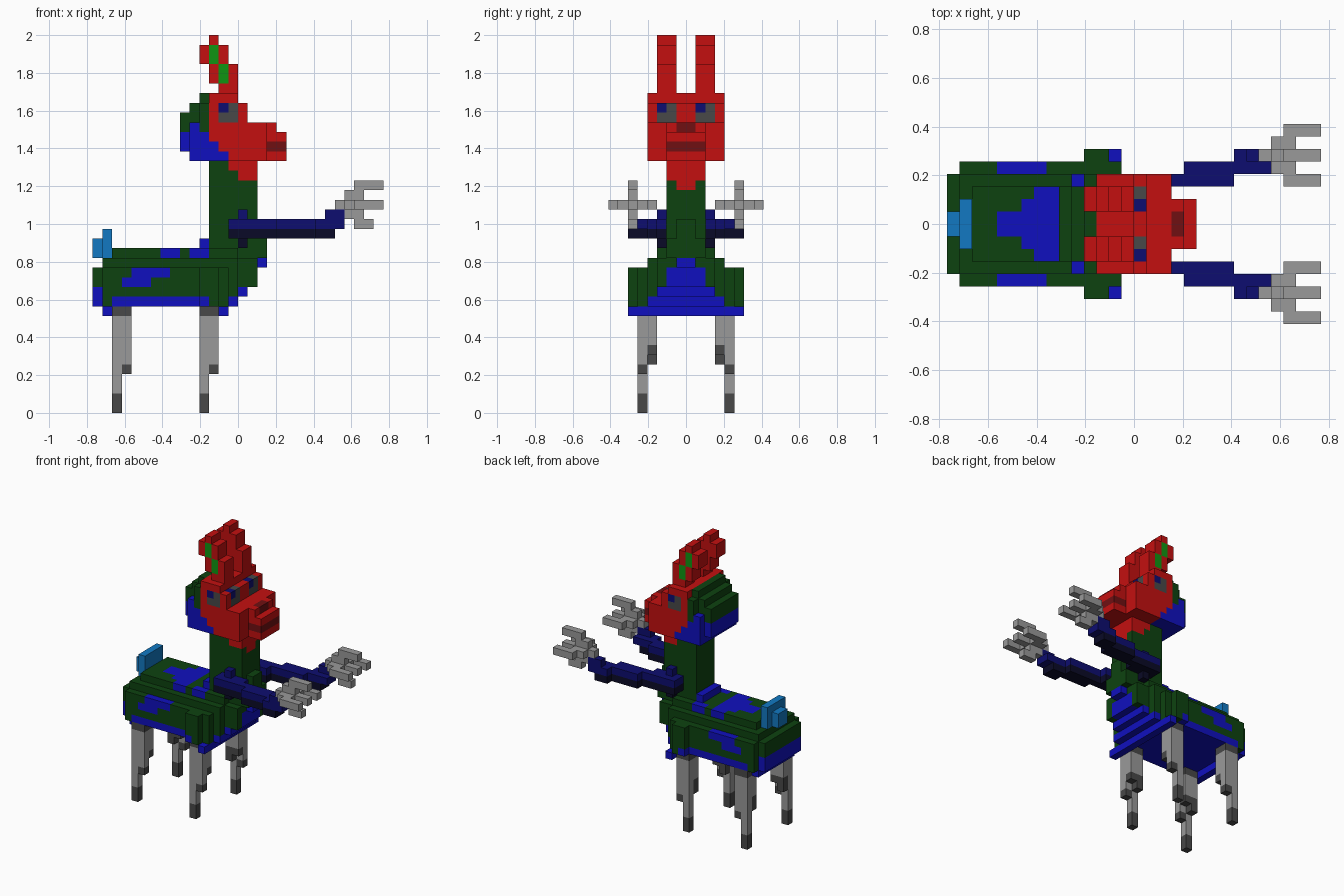
import bpy, bmesh

cube = bpy.data.objects.get("Cube")
if cube:
    bpy.data.objects.remove(cube, do_unlink=True)

V = 2 / 39            # edge length of one block
MID_X, MID_Y = 15, 8  # block coordinates of the centre

COLOURS = {
    "red": (0.55, 0.005, 0.005), "dark_red": (0.16, 0.005, 0.006),
    "green": (0.004, 0.055, 0.005), "bright_green": (0.005, 0.30, 0.006),
    "blue": (0.005, 0.005, 0.52), "navy": (0.004, 0.004, 0.16),
    "black_navy": (0.003, 0.003, 0.02), "light_grey": (0.32, 0.32, 0.32),
    "dark_grey": (0.065, 0.065, 0.065), "sky_blue": (0.006, 0.19, 0.54),
}
mats = {}
for name, rgb in COLOURS.items():
    m = bpy.data.materials.new(name)
    m.use_nodes = True
    m.diffuse_color = (*rgb, 1)
    m.node_tree.nodes["Principled BSDF"].inputs["Base Color"].default_value = (*rgb, 1)
    mats[name] = m
ORDER = list(mats)

cells = {}  # block -> (part, colour); later blocks replace earlier ones


def box(part, colour, x, y, z):
    """Fill a block range, each axis given as (start, end)."""
    for i in range(*x):
        for j in range(*y):
            for k in range(*z):
                cells[i, j, k] = (part, colour)


def pair(part, colour, x, y, z):
    """Fill a block range on the near side and mirror it across y."""
    box("right_" + part, colour, x, y, z)
    box("left_" + part, colour, x, (16 - y[1], 16 - y[0]), z)


def both(part, colour, x, y, z):
    """Mirrored blocks that stay in one part."""
    box(part, colour, x, y, z)
    box(part, colour, x, (16 - y[1], 16 - y[0]), z)


# Body: stepped layers, narrower towards the back
box("body", "green", (1, 14), (3, 13), (11, 15))
box("body", "green", (0, 1), (4, 12), (11, 15))
box("body", "green", (1, 15), (4, 12), (15, 16))
box("body", "green", (2, 15), (5, 11), (16, 17))
both("body", "green", (11, 13), (2, 3), (11, 15))
# Blue belly, side band and rump
box("body", "blue", (1, 14), (4, 12), (11, 12))
both("body", "blue", (2, 12), (3, 4), (11, 12))
both("body", "blue", (11, 12), (2, 3), (11, 12))
box("body", "blue", (0, 1), (4, 12), (11, 13))
box("body", "blue", (1, 2), (4, 12), (10, 11))
# Side and saddle patches
both("body", "blue", (4, 8), (3, 4), (14, 15))
both("body", "blue", (3, 6), (3, 4), (13, 14))
box("body", "blue", (4, 6), (7, 9), (16, 17))
box("body", "blue", (6, 7), (6, 10), (16, 17))
box("body", "blue", (7, 9), (5, 11), (16, 17))
both("body", "blue", (10, 12), (5, 6), (16, 17))

# Chest steps down and back from the neck
box("chest", "green", (14, 15), (4, 12), (11, 15))
box("chest", "green", (14, 17), (5, 11), (13, 16))
box("chest", "green", (14, 16), (5, 11), (12, 13))
box("chest", "blue", (17, 18), (7, 9), (15, 16))
box("chest", "blue", (16, 17), (6, 10), (13, 15))
box("chest", "blue", (15, 16), (5, 11), (12, 13))
box("chest", "blue", (14, 15), (4, 12), (11, 12))
box("chest", "blue", (13, 14), (2, 14), (10, 11))

# Neck and throat
box("neck", "green", (12, 17), (6, 10), (16, 26))
box("neck", "green", (17, 18), (7, 9), (16, 20))
box("neck", "green", (17, 18), (6, 10), (16, 18))
box("neck", "blue", (11, 12), (6, 10), (17, 18))
box("neck", "red", (14, 17), (6, 10), (25, 26))
box("neck", "red", (15, 17), (6, 10), (24, 25))
box("neck", "red", (16, 17), (7, 9), (23, 24))

# Head
box("head", "red", (12, 18), (4, 12), (26, 30))
box("head", "red", (12, 16), (4, 12), (30, 32))
box("head", "red", (12, 15), (4, 12), (32, 33))

# Snout with mouth and nose
box("snout", "red", (18, 20), (6, 10), (26, 29))
box("snout", "red", (18, 19), (6, 10), (29, 30))
box("snout", "dark_red", (18, 20), (6, 10), (27, 28))
box("snout", "dark_red", (18, 19), (7, 9), (29, 30))

# Eyes on the face and the sides of the head
both("eyes", "dark_grey", (15, 16), (5, 7), (30, 32))
both("eyes", "dark_grey", (13, 15), (4, 5), (30, 32))
for x, y in ((15, 5), (15, 9), (13, 4), (14, 11)):
    box("eyes", "navy", (x, x + 1), (y, y + 1), (31, 32))

# Mane on the back of the head
box("mane", "green", (11, 12), (5, 11), (28, 33))
box("mane", "green", (10, 12), (5, 11), (28, 32))
box("mane", "green", (9, 10), (5, 11), (28, 31))
both("mane", "green", (11, 12), (4, 5), (29, 32))
both("mane", "blue", (10, 11), (4, 5), (28, 30))
box("mane", "blue", (10, 12), (4, 12), (26, 29))
box("mane", "blue", (9, 10), (5, 11), (27, 29))
both("mane", "blue", (12, 13), (4, 5), (27, 28))
box("mane", "blue", (12, 14), (4, 12), (26, 27))

# Ears, leaning back in steps, with green outer stripes
pair("ear", "red", (13, 15), (5, 7), (33, 34))
pair("ear", "red", (12, 15), (5, 7), (34, 36))
pair("ear", "red", (11, 14), (5, 7), (36, 38))
pair("ear", "red", (12, 13), (5, 7), (38, 39))
pair("ear", "bright_green", (13, 14), (5, 6), (34, 36))
pair("ear", "bright_green", (12, 13), (5, 6), (36, 38))

# Tail
box("tail", "sky_blue", (0, 1), (7, 9), (16, 18))
box("tail", "sky_blue", (1, 2), (6, 10), (16, 19))

# Arms: dark underside row, then wrist and shoulder knobs
for x, y in (((14, 18), (4, 6)), ((18, 21), (4, 5)), ((19, 23), (3, 5)), ((23, 25), (2, 4))):
    pair("arm", "navy", x, y, (19, 20))
    pair("arm", "black_navy", x, y, (18, 19))
pair("arm", "navy", (24, 26), (2, 4), (19, 20))
pair("arm", "navy", (24, 26), (2, 3), (20, 21))
pair("arm", "navy", (15, 16), (5, 6), (20, 21))
pair("arm", "black_navy", (15, 16), (5, 6), (17, 18))

# Hands: palm with four spread fingers
pair("hand", "light_grey", (25, 30), (2, 3), (21, 22))
for y in (1, 3):
    pair("hand", "light_grey", (26, 28), (y, y + 1), (21, 22))
for y in (0, 4):
    pair("hand", "light_grey", (27, 30), (y, y + 1), (21, 22))
for z in (20, 22):
    pair("hand", "light_grey", (26, 28), (2, 3), (z, z + 1))
pair("hand", "light_grey", (27, 30), (2, 3), (23, 24))
pair("hand", "light_grey", (27, 29), (2, 3), (19, 20))

# Legs: columns of different length with dark ends
for leg, x in (("back_leg", 2), ("front_leg", 11)):
    pair(leg, "light_grey", (x, x + 2), (3, 5), (7, 11))
    pair(leg, "light_grey", (x, x + 2), (3, 4), (5, 11))
    pair(leg, "dark_grey", (x + 1, x + 2), (3, 4), (4, 5))
    pair(leg, "dark_grey", (x, x + 2), (4, 5), (6, 7))
    pair(leg, "dark_grey", (x, x + 1), (4, 5), (5, 6))
    pair(leg, "light_grey", (x, x + 1), (3, 4), (2, 11))
    pair(leg, "dark_grey", (x, x + 1), (3, 4), (0, 2))
    pair(leg, "dark_grey", (x, x + 2), (3, 5), (10, 11))


def build(part):
    """Skin the outer faces of a part's blocks and merge flat areas."""
    bm = bmesh.new()
    verts = {}
    used = sorted({c for p, c in cells.values() if p == part}, key=ORDER.index)
    for cell, (p, colour) in cells.items():
        if p != part:
            continue
        for axis in range(3):
            for side in (0, 1):
                near = list(cell)
                near[axis] += 1 if side else -1
                if tuple(near) in cells:
                    continue
                a, b = (axis + 1) % 3, (axis + 2) % 3
                ring = []
                for da, db in ((0, 0), (1, 0), (1, 1), (0, 1)):
                    c = list(cell)
                    c[axis] += side
                    c[a] += da
                    c[b] += db
                    c = tuple(c)
                    if c not in verts:
                        verts[c] = bm.verts.new(((c[0] - MID_X) * V, (c[1] - MID_Y) * V, c[2] * V))
                    ring.append(verts[c])
                face = bm.faces.new(ring if side else ring[::-1])
                face.material_index = used.index(colour)
    bmesh.ops.dissolve_limit(bm, angle_limit=0.01, verts=bm.verts[:], edges=bm.edges[:],
                             delimit={"MATERIAL"})
    mesh = bpy.data.meshes.new(part)
    bm.to_mesh(mesh)
    bm.free()
    for c in used:
        mesh.materials.append(mats[c])
    bpy.context.collection.objects.link(bpy.data.objects.new(part, mesh))


for part in sorted({p for p, c in cells.values()}):
    build(part)
